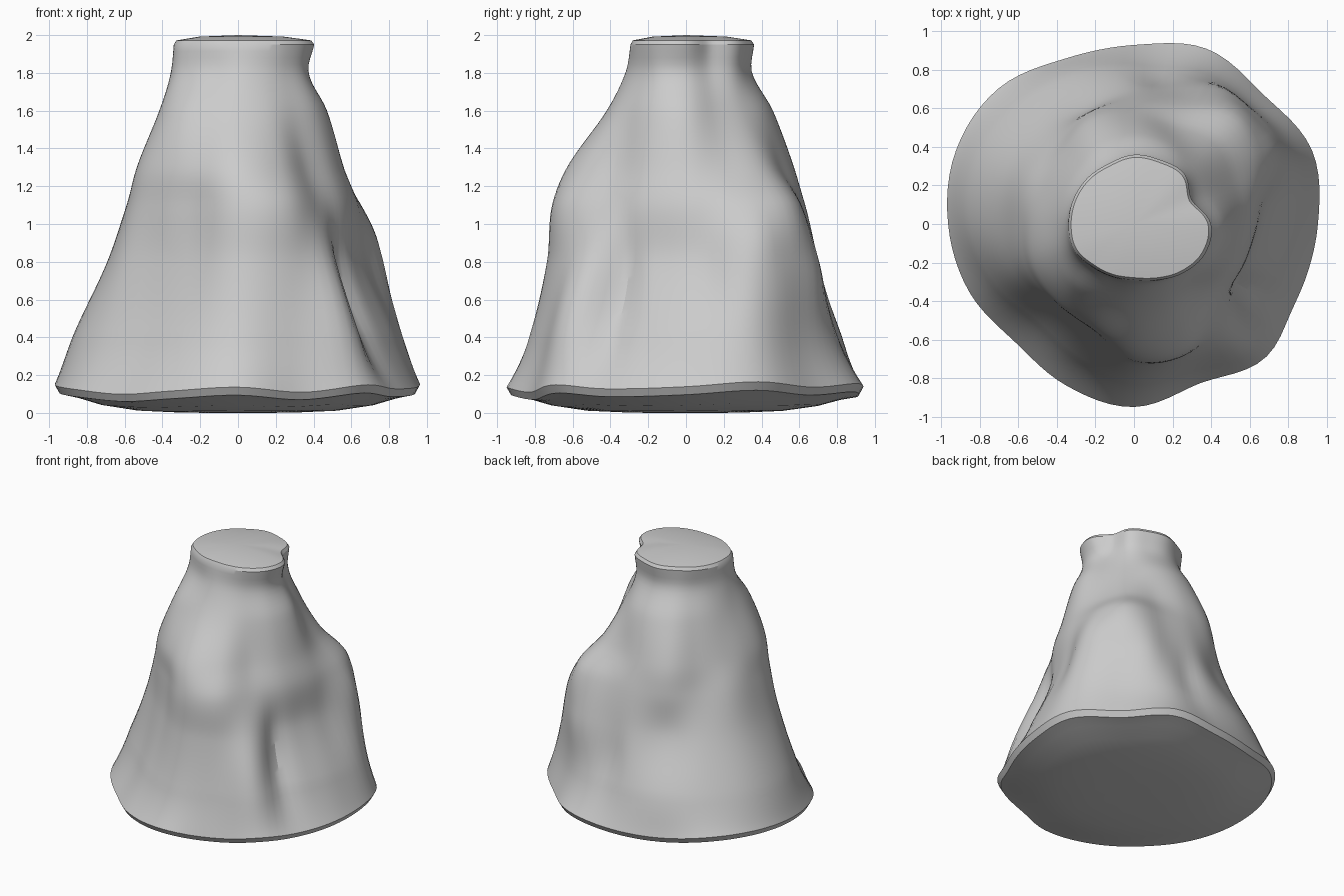
import bpy, bmesh
from math import sin, cos, pi, radians, exp

if "Cube" in bpy.data.objects:
    bpy.data.objects.remove(bpy.data.objects["Cube"])

# Radius at 16 evenly spaced angles (counter-clockwise from +x) for each key height
HEIGHTS = [0.13, 0.4, 0.8, 1.1, 1.3, 1.6, 1.8, 1.95]
RADII = [
    [.955, 1.0, .95, .985, .93, .93, .995, 1.0, .965, .925, .87, .91, .95, .895, .97, .935],
    [.84, .93, .87, .86, .83, .85, .88, .90, .87, .80, .72, .76, .83, .82, .87, .79],
    [.67, .83, .84, .75, .70, .65, .69, .71, .69, .67, .61, .63, .73, .74, .70, .63],
    [.63, .70, .78, .66, .63, .62, .58, .60, .59, .60, .58, .59, .70, .71, .60, .60],
    [.56, .56, .60, .55, .57, .58, .52, .51, .53, .56, .56, .57, .63, .60, .51, .54],
    [.47, .42, .43, .45, .46, .45, .41, .40, .41, .44, .45, .42, .42, .42, .42, .46],
    [.37, .33, .36, .35, .35, .34, .33, .34, .355, .36, .33, .31, .32, .33, .35, .38],
    [.40, .325, .37, .36, .36, .34, .34, .34, .34, .34, .31, .295, .29, .315, .36, .40],
]
# Local folds: angle, height, angular width, vertical width, depth
FOLDS = [
    (-32, .58, 8, .32, -.08),   # groove at the front right
    (-49, .62, 9, .34, .04),    # ridge beside it
    (80, .55, 8, .25, -.035),   # groove left of the back lobe
    (58, .75, 9, .25, .035),    # left shoulder of the back lobe
    (11, .75, 8, .28, -.035),   # groove right of the back lobe
    (28, .95, 7, .18, .025),    # right shoulder of the back lobe
]
SEGS, RINGS = 96, 52


def hermite(a, b, ma, mb, t):
    return ((2*t**3 - 3*t**2 + 1)*a + (t**3 - 2*t**2 + t)*ma
            + (3*t**2 - 2*t**3)*b + (t**3 - t**2)*mb)


def around(row, s):
    """Periodic smooth interpolation around one key ring."""
    n = len(row)
    f = s / SEGS * n
    i = int(f)
    p = [row[(i + k) % n] for k in (-1, 0, 1, 2)]
    return hermite(p[1], p[2], (p[2] - p[0])/2, (p[3] - p[1])/2, f - i)


def upward(col, z):
    """Smooth interpolation between key heights."""
    n = len(HEIGHTS)
    i = max(k for k in range(n - 1) if HEIGHTS[k] <= z + 1e-9)

    def slope(k):
        a, b = max(k - 1, 0), min(k + 1, n - 1)
        return (col[b] - col[a]) / (HEIGHTS[b] - HEIGHTS[a])
    h = HEIGHTS[i + 1] - HEIGHTS[i]
    return hermite(col[i], col[i + 1], slope(i)*h, slope(i + 1)*h, (z - HEIGHTS[i]) / h)


columns = [[around(row, s) for row in RADII] for s in range(SEGS)]


def radius(s, z):
    r = upward(columns[s], z)
    for ang, zc, wa, wz, amp in FOLDS:
        d = (360*s/SEGS - ang + 180) % 360 - 180
        r += amp * exp(-(d/wa)**2 - ((z - zc)/wz)**2)
    return r


def ring(bm, z, scale, height):
    """One closed ring; height(r) gives the z of each vertex."""
    out = []
    for s in range(SEGS):
        a, r = 2*pi*s/SEGS, radius(s, z) * scale
        out.append(bm.verts.new((r*cos(a), r*sin(a), height(r))))
    return out


def dome(r):
    """Underside bowl: wider parts of the rim sit higher."""
    return .155 * r**4


bm = bmesh.new()
rings = []
# Bowl-shaped underside and narrow bevel
for scale in (.3, .55, .75, .88, .975):
    drop = .02 if scale > .9 else 0
    rings.append(ring(bm, HEIGHTS[0], scale, lambda r: dome(r) - drop))
# Lumpy body; the wavy rim evens out a little way up
for k in range(RINGS + 1):
    z = HEIGHTS[0] + (HEIGHTS[-1] - HEIGHTS[0]) * k / RINGS
    fade = max(0, 1 - k/8)
    rings.append(ring(bm, z, 1.0, lambda r: z + fade * (dome(r) - .12)))
# Gently domed top
for scale, h in ((.96, 1.972), (.6, 1.992)):
    rings.append(ring(bm, HEIGHTS[-1], scale, lambda r: h))

for lo, hi in zip(rings, rings[1:]):
    for s in range(SEGS):
        t = (s + 1) % SEGS
        bm.faces.new((lo[s], lo[t], hi[t], hi[s]))
# Fans closing both ends
bottom, top = bm.verts.new((0, 0, 0)), bm.verts.new((0, 0, 2))
for s in range(SEGS):
    t = (s + 1) % SEGS
    bm.faces.new((bottom, rings[0][t], rings[0][s]))
    bm.faces.new((top, rings[-1][s], rings[-1][t]))
bmesh.ops.recalc_face_normals(bm, faces=bm.faces)

mesh = bpy.data.meshes.new("lumpy_mound")
bm.to_mesh(mesh)
bm.free()
mound = bpy.data.objects.new("lumpy_mound", mesh)
bpy.context.collection.objects.link(mound)
bpy.context.view_layer.objects.active = mound
mound.select_set(True)
bpy.ops.object.shade_smooth_by_angle(angle=radians(30))
